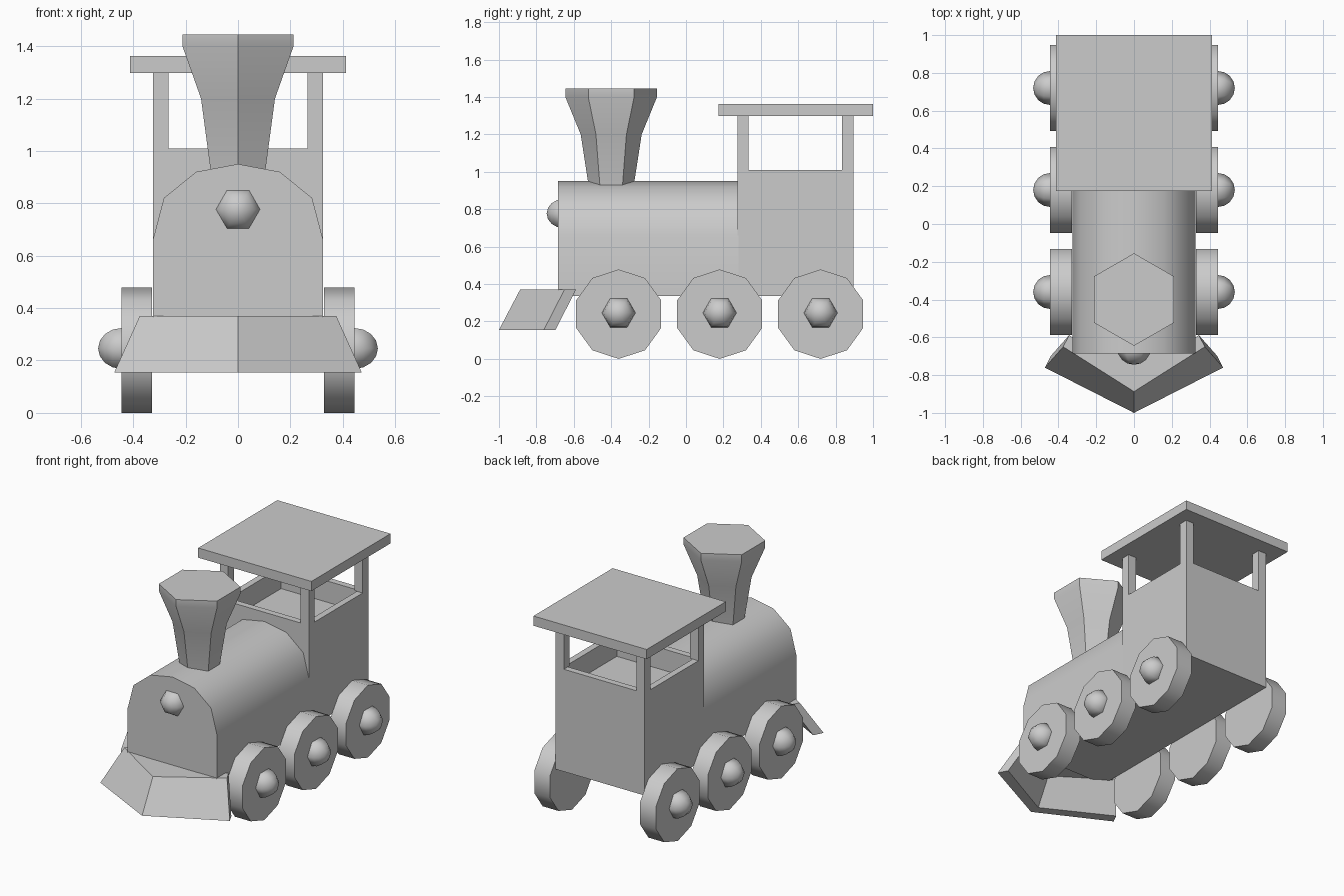
import bpy, bmesh, math
from mathutils import Matrix, Vector

if "Cube" in bpy.data.objects:
    bpy.data.objects.remove(bpy.data.objects["Cube"])


def finish(name, bm, angle=None):
    """Turn a bmesh into an object, optionally smooth below an angle."""
    bmesh.ops.recalc_face_normals(bm, faces=bm.faces)
    me = bpy.data.meshes.new(name)
    bm.to_mesh(me)
    bm.free()
    ob = bpy.data.objects.new(name, me)
    bpy.context.collection.objects.link(ob)
    if angle:
        bpy.ops.object.select_all(action='DESELECT')
        ob.select_set(True)
        bpy.context.view_layer.objects.active = ob
        bpy.ops.object.shade_smooth_by_angle(angle=math.radians(angle))
    return ob


def loft(name, sections, angle=None):
    """Skin a stack of equal-length point loops and cap both ends."""
    bm = bmesh.new()
    rings = [[bm.verts.new(p) for p in s] for s in sections]
    for a, b in zip(rings, rings[1:]):
        for i in range(len(a)):
            j = (i + 1) % len(a)
            bm.faces.new((a[i], a[j], b[j], b[i]))
    bm.faces.new(rings[0])
    bm.faces.new(rings[-1])
    return finish(name, bm, angle)


def cube_bm(lo, hi):
    bm = bmesh.new()
    lo, hi = Vector(lo), Vector(hi)
    m = Matrix.Translation((lo + hi) / 2) @ Matrix.Diagonal((*(hi - lo), 1))
    bmesh.ops.create_cube(bm, size=1, matrix=m)
    return bm


def dome(name, center, radius, axis):
    """Six-sided smooth sphere with its pole along axis, a corner at the top."""
    bm = bmesh.new()
    rot = Matrix.Rotation(math.pi / 2, 4, axis)
    if axis == 'Y':      # pole to x, corner up
        spin = Matrix.Identity(4)
    else:                # pole to y, corner up
        spin = Matrix.Rotation(math.pi / 2, 4, 'Z')
    bmesh.ops.create_uvsphere(bm, u_segments=6, v_segments=8, radius=radius,
                              matrix=Matrix.Translation(center) @ rot @ spin)
    return finish(name, bm, 80)


# Boiler: arched profile run along y
half = [(0.325, 0.335), (0.325, 0.66), (0.283, 0.82), (0.16, 0.92)]
arch = half + [(0, 0.95)] + [(-x, z) for x, z in reversed(half)]
loft("boiler", [[(x, y, z) for x, z in arch] for y in (-0.685, 0.28)], 40)

# Cab: box with a recess sunk into its top
bm = cube_bm((-0.325, 0.275, 0.335), (0.325, 0.895, 1.01))
top = max(bm.faces, key=lambda f: f.calc_center_median().z)
bmesh.ops.inset_region(bm, faces=[top], thickness=0.06)
ext = bmesh.ops.extrude_discrete_faces(bm, faces=[top])
bmesh.ops.translate(bm, vec=(0, 0, -0.14), verts=ext['faces'][0].verts)
finish("cab", bm)

# Cab posts and roof
for sx in (-1, 1):
    for y in (0.275, 0.835):
        x = sx * 0.295
        finish("cab_post", cube_bm((x - 0.03, y, 1.01), (x + 0.03, y + 0.06, 1.30)))
finish("roof", cube_bm((-0.413, 0.175, 1.298), (0.413, 1.0, 1.362)))

# Chimney: flared hexagon with a corner to the front
hexa = [math.radians(30 + 60 * i) for i in range(6)]
loft("chimney", [[(r * math.cos(a), -0.40 + r * math.sin(a), z) for a in hexa]
                 for r, z in ((0.112, 0.87), (0.163, 1.20), (0.245, 1.40), (0.245, 1.445))], 40)

# Headlamp
dome("headlamp", (0, -0.655, 0.777), 0.09, 'X')

# Wheels: ten-sided discs with domed hubs
R = 0.239
deca = [math.radians(90 + 36 * i) for i in range(10)]
for sx in (-1, 1):
    for y in (-0.36, 0.18, 0.72):
        loft("wheel", [[(sx * x, y + R * math.cos(a), R + R * math.sin(a)) for a in deca]
                       for x in (0.328, 0.444)], 40)
        dome("wheel_hub", (sx * 0.444, y, 0.246), 0.09, 'Y')

# Cowcatcher: raked V plate, closed on top by a thin deck
def vee(tip, end_x, end_y, z):
    bx, by = end_x - 0.032, end_y + 0.062
    return [(0, tip, z), (end_x, end_y, z), (bx, by, z),
            (0, tip + 0.07, z), (-bx, by, z), (-end_x, end_y, z)]

loft("cowcatcher", [vee(-1.0, 0.472, -0.76, 0.155), vee(-0.887, 0.375, -0.65, 0.37)])
loft("cowcatcher_deck", [[(0, -0.85, z), (0.35, -0.61, z), (-0.35, -0.61, z)]
                         for z in (0.34, 0.369)])
